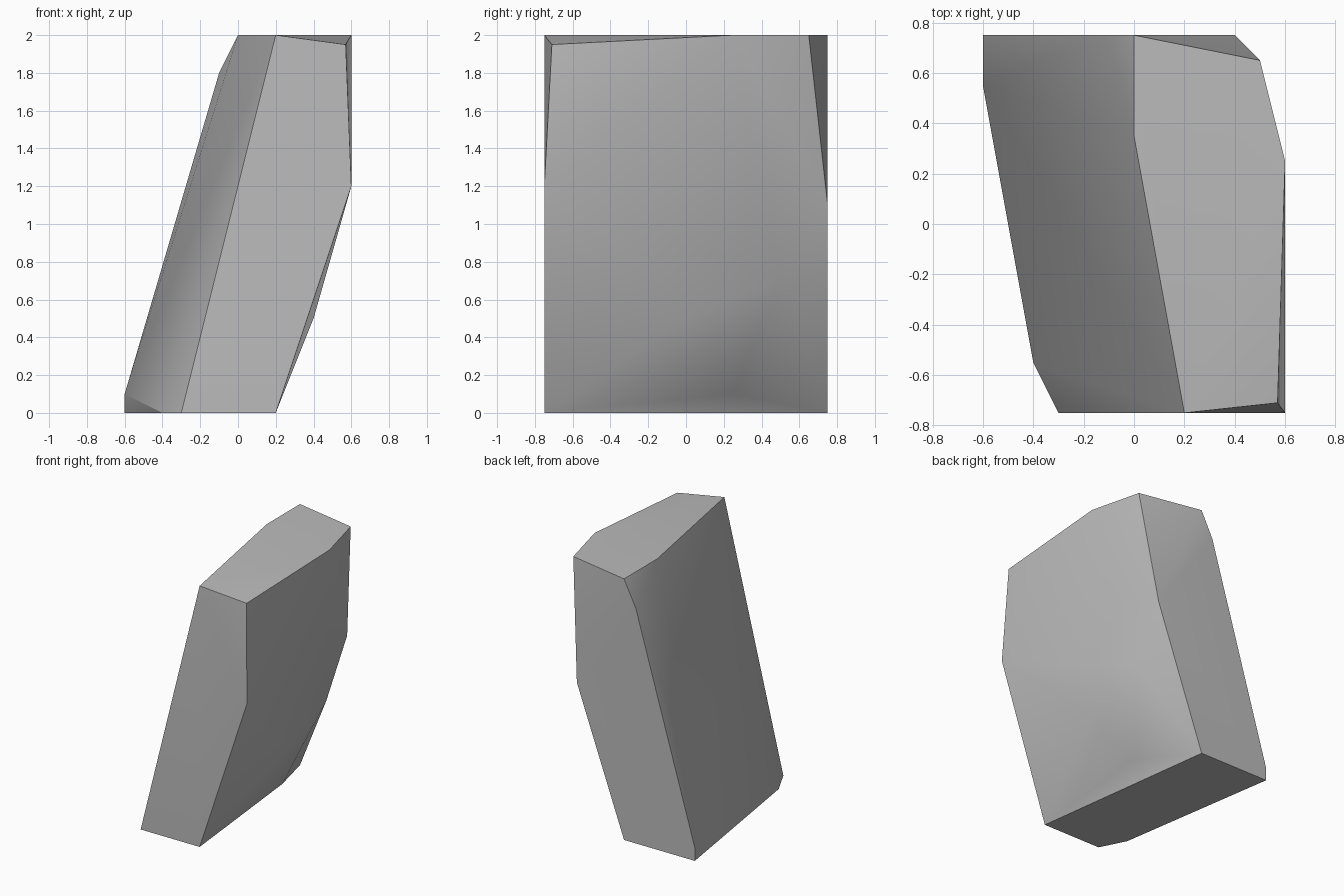
import bpy
import bmesh
import math

cube = bpy.data.objects.get("Cube")
if cube:
    bpy.data.objects.remove(cube, do_unlink=True)


def make_material(name, colour):
    material = bpy.data.materials.new(name)
    material.use_nodes = True
    material.diffuse_color = colour
    shader = next(n for n in material.node_tree.nodes if n.type == "BSDF_PRINCIPLED")
    shader.inputs["Base Color"].default_value = colour
    shader.inputs["Roughness"].default_value = 0.8
    return material


def make_rock(name, corners, material):
    """Wrap a faceted stone around its corner points."""
    bm = bmesh.new()
    for corner in corners:
        bm.verts.new(corner)
    bmesh.ops.convex_hull(bm, input=bm.verts[:])
    loose = [v for v in bm.verts if not v.link_faces]
    bmesh.ops.delete(bm, geom=loose, context="VERTS")
    # Merge triangles lying in one plane
    bmesh.ops.dissolve_limit(bm, angle_limit=math.radians(0.5),
                             verts=bm.verts[:], edges=bm.edges[:])
    bmesh.ops.recalc_face_normals(bm, faces=bm.faces[:])
    mesh = bpy.data.meshes.new(name)
    bm.to_mesh(mesh)
    bm.free()
    mesh.materials.append(material)
    rock = bpy.data.objects.new(name, mesh)
    bpy.context.collection.objects.link(rock)
    return rock


# Base outline on the ground
base = [(x, y, 0) for x, y in (
    (0.2, -0.75), (0, 0.75), (-0.6, 0.75), (-0.4, -0.55), (-0.3, -0.75))]

# Flat top outline, with one lowered front corner
top = [(x, y, 2) for x, y in (
    (0.2, -0.75), (0.6, 0.25), (0.5, 0.65), (0, 0.75), (0, 0.35))]
front_corner = [(0.57, -0.71, 1.95), (0.6, -0.75, 1.2)]

# Bulging undercut side
undercut = [(0.2, 0.25, 0.1), (0.4, 0, 0.5), (0.4, 0.5, 0.7), (0.4, 0.75, 1.1)]

# Leaning opposite side
leaning_side = [(-0.6, 0.55, 0.1), (-0.6, 0.75, 0.1), (-0.1, 0.75, 1.8)]

stone_grey = make_material("stone grey", (0.5, 0.5, 0.5, 1))
rock = make_rock("leaning_rock", base + top + front_corner + undercut + leaning_side,
                 stone_grey)

# Soft shading over shallow facets, crisp main edges
bpy.ops.object.select_all(action="DESELECT")
rock.select_set(True)
bpy.context.view_layer.objects.active = rock
bpy.ops.object.shade_smooth_by_angle(angle=math.radians(30))
